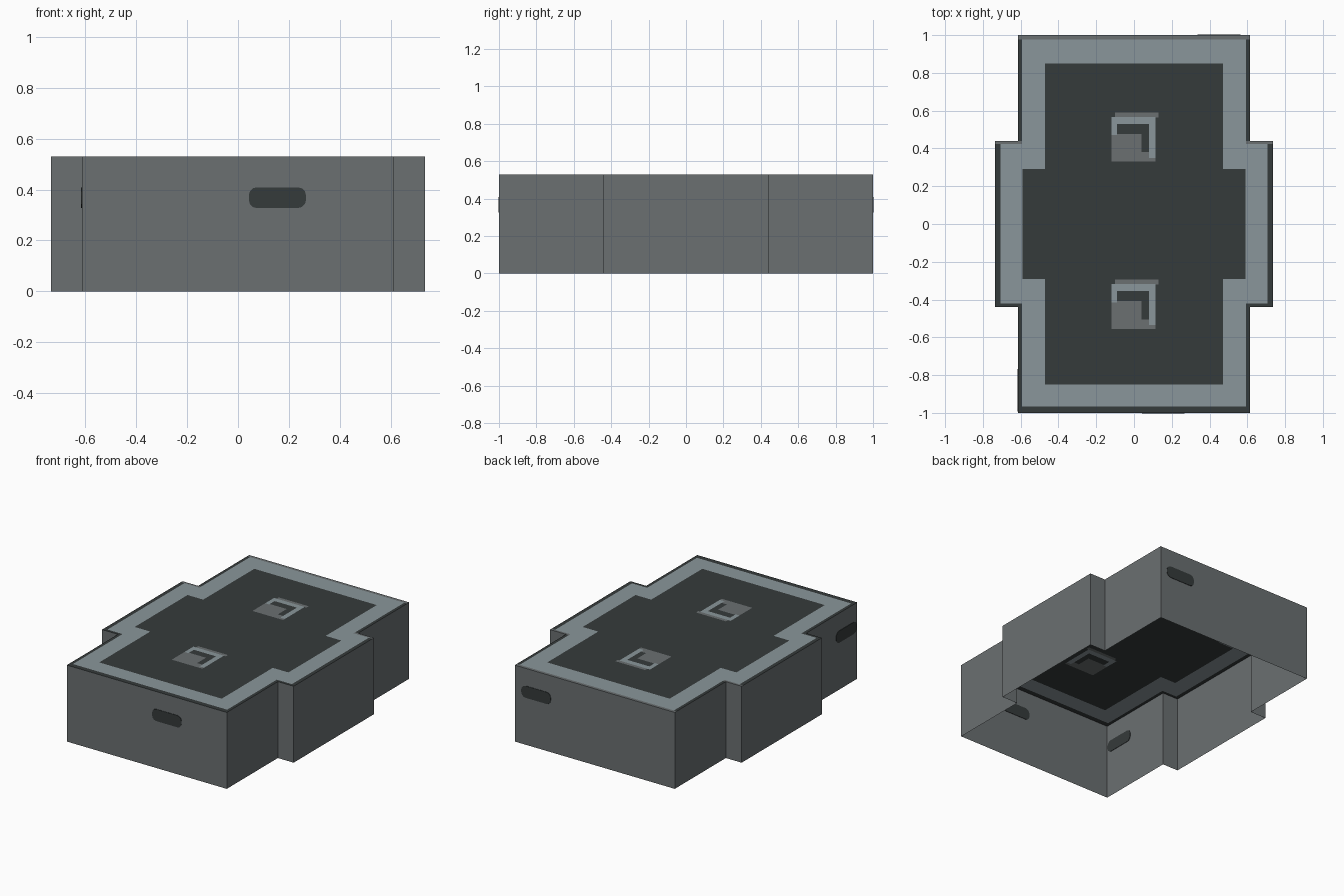
import bpy, bmesh, math
from mathutils import Vector, Matrix

if "Cube" in bpy.data.objects:
    bpy.data.objects.remove(bpy.data.objects["Cube"])

H = 0.53                       # height of the shell
BX, WX, WY = 0.614, 0.735, 0.44  # body half width, wing half width / half depth


def make_mat(name, rgb):
    m = bpy.data.materials.new(name)
    m.diffuse_color = (*rgb, 1)
    m.use_nodes = True
    m.node_tree.nodes["Principled BSDF"].inputs["Base Color"].default_value = m.diffuse_color
    return m


mats = [make_mat("dark_grey", (0.036, 0.043, 0.043)),
        make_mat("mid_grey", (0.145, 0.160, 0.166)),
        make_mat("light_grey", (0.255, 0.305, 0.325))]
DARK, MID, LIGHT = 0, 1, 2


def finish(name, bm, materials):
    me = bpy.data.meshes.new(name)
    bm.to_mesh(me)
    bm.free()
    for m in materials:
        me.materials.append(m)
    ob = bpy.data.objects.new(name, me)
    bpy.context.collection.objects.link(ob)
    return ob


# Outer walls: one cross-shaped outline extruded up, open at the bottom
quarter = [(BX, 1), (BX, WY), (WX, WY)]
outline = quarter + [(x, -y) for x, y in reversed(quarter)]
outline += [(-x, -y) for x, y in outline]
bm = bmesh.new()
low = [bm.verts.new((x, y, 0)) for x, y in outline]
top = [bm.verts.new((x, y, H)) for x, y in outline]
for i in range(len(low)):
    j = (i + 1) % len(low)
    bm.faces.new((low[j], low[i], top[i], top[j]))
finish("outer_walls", bm, [mats[MID]])

# Roof: layered rectangles (x0, x1, y0, y1, colour), later ones win
layers = [(-BX, BX, -1, 1, DARK), (-WX, WX, -WY, WY, DARK),
          (-BX, BX, 0.978, 1, MID), (-WX, WX, 0.423, WY, MID),
          (-0.592, 0.592, -0.965, 0.978, LIGHT),
          (-0.708, 0.708, -0.42, 0.423, LIGHT),
          (-0.47, 0.47, -0.85, 0.85, DARK),
          (-0.59, 0.59, -0.29, 0.29, DARK)]
# Two roof hatches with an angled dark mark
for y in (0.33, -0.555):
    layers += [(-0.12, 0.115, y, y + 0.235, MID),
               (-0.10, 0.13, y + 0.235, y + 0.26, MID),
               (-0.12, 0.115, y + 0.20, y + 0.237, LIGHT),
               (0.08, 0.115, y + 0.02, y + 0.237, LIGHT),
               (-0.12, -0.09, y + 0.14, y + 0.237, LIGHT),
               (-0.09, 0.08, y + 0.147, y + 0.20, DARK),
               (0.04, 0.08, y + 0.05, y + 0.20, DARK)]
xs = sorted({round(v, 4) for r in layers for v in r[:2]})
ys = sorted({round(v, 4) for r in layers for v in r[2:4]})
bm = bmesh.new()
grid = [[bm.verts.new((x, y, H)) for y in ys] for x in xs]
for i in range(len(xs) - 1):
    for j in range(len(ys) - 1):
        cx, cy = (xs[i] + xs[i + 1]) / 2, (ys[j] + ys[j + 1]) / 2
        hits = [c for a, b, d, e, c in layers if a < cx < b and d < cy < e]
        if hits:
            f = bm.faces.new((grid[i][j], grid[i + 1][j],
                              grid[i + 1][j + 1], grid[i][j + 1]))
            f.material_index = hits[-1]
loose = [v for v in bm.verts if not v.link_faces]
bmesh.ops.delete(bm, geom=loose, context='VERTS')
finish("roof", bm, mats)


# Wall slots: thin rounded plates that show on both sides of the wall
def slot(name, centre, angle, w=0.225, h=0.082, r=0.032, t=0.006):
    bm = bmesh.new()
    pts = []
    for k, (sx, sz) in enumerate([(1, 1), (-1, 1), (-1, -1), (1, -1)]):
        for s in range(4):
            a = math.radians(90 * k + 30 * s)
            pts.append((sx * (w / 2 - r) + r * math.cos(a), -t / 2,
                        sz * (h / 2 - r) + r * math.sin(a)))
    face = bm.faces.new([bm.verts.new(p) for p in pts])
    ext = bmesh.ops.extrude_face_region(bm, geom=[face], use_keep_orig=True)
    moved = [g for g in ext["geom"] if isinstance(g, bmesh.types.BMVert)]
    bmesh.ops.translate(bm, verts=moved, vec=(0, t, 0))
    bmesh.ops.recalc_face_normals(bm, faces=bm.faces)
    bm.transform(Matrix.Translation(Vector(centre))
                 @ Matrix.Rotation(angle, 4, 'Z'))
    finish(name, bm, [mats[DARK]])


slot("front_slot", (0.155, -1, 0.368), 0)
slot("back_slot", (0.45, 1, 0.368), 0)
slot("left_slot", (-BX, -0.88, 0.368), math.pi / 2)
